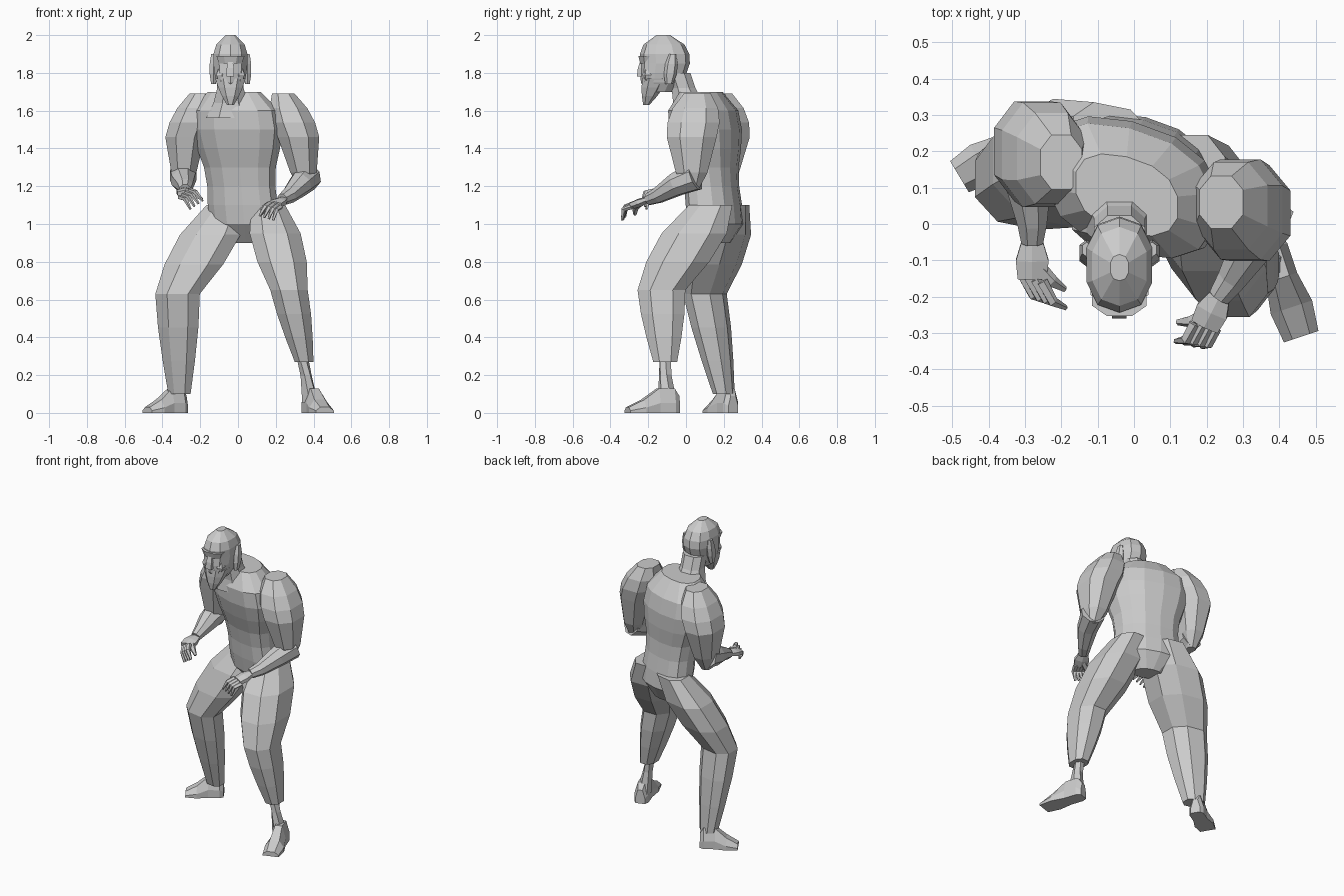
import bpy, bmesh, math
from mathutils import Vector

cube = bpy.data.objects.get("Cube")
if cube:
    bpy.data.objects.remove(cube)

GREY = (.6, .6, .6, 1)
material = bpy.data.materials.new("plain grey")
material.use_nodes = True
material.diffuse_color = GREY
material.node_tree.nodes["Principled BSDF"].inputs["Base Color"].default_value = GREY
UP = Vector((0, 0, 1))


def loft(name, rings):
    """Skin a list of equal-sized point rings and close both ends."""
    bm = bmesh.new()
    loops = [[bm.verts.new(point) for point in ring] for ring in rings]
    for lower, upper in zip(loops, loops[1:]):
        for i in range(len(lower)):
            bm.faces.new((lower[i - 1], lower[i], upper[i], upper[i - 1]))
    bm.faces.new(loops[0])
    bm.faces.new(loops[-1])
    bmesh.ops.recalc_face_normals(bm, faces=bm.faces)
    mesh = bpy.data.meshes.new(name)
    bm.to_mesh(mesh)
    bm.free()
    mesh.materials.append(material)
    bpy.context.collection.objects.link(bpy.data.objects.new(name, mesh))


def unit_ring(sides, power):
    """Circle that reaches one on both axes; a power below one makes it boxier."""
    points = []
    for i in range(sides):
        angle = math.tau * (i + .5) / sides
        c, s = math.cos(angle), math.sin(angle)
        points.append((math.copysign(abs(c) ** power, c), math.copysign(abs(s) ** power, s)))
    reach_x = max(x for x, y in points)
    reach_y = max(y for x, y in points)
    return [(x / reach_x, y / reach_y) for x, y in points]


def along(joints, t):
    """Point at fraction t of a chain of joints, each span counting equally."""
    place = t * (len(joints) - 1)
    span = min(int(place), len(joints) - 2)
    return Vector(joints[span]).lerp(Vector(joints[span + 1]), place - span)


def column(name, joints, radii, wide=1, deep=1, sides=8, twist=0):
    """Level rings spread evenly along the joints; twist skews them about z."""
    rings = []
    for i, radius in enumerate(radii):
        centre = along(joints, i / (len(radii) - 1))
        rings.append([centre + radius * Vector((wide * u, deep * v + twist * wide * u, 0))
                      for u, v in unit_ring(sides, .85)])
    loft(name, rings)


def tube(name, joints, radii, sides=6, flat=1):
    """Rings square to the path through the joints; flat squashes them vertically."""
    path = [Vector(joint) for joint in joints]
    rings = []
    for i, point in enumerate(path):
        ahead = path[min(i + 1, len(path) - 1)] - path[max(i - 1, 0)]
        side = ahead.cross(UP).normalized()
        lift = side.cross(ahead).normalized() * flat
        rings.append([point + radii[i] * (side * u + lift * v) for u, v in unit_ring(sides, 1)])
    loft(name, rings)


def foot(name, heel, toe):
    """Arched sections from heel to toe: fraction, half width, height."""
    heel, toe = Vector(heel), Vector(toe)
    across = (toe - heel).cross(UP).normalized()
    arch = ((1, 0), (1, .4), (.5, 1), (-.5, 1), (-1, .4), (-1, 0))
    sections = ((0, .03, .09), (.1, .045, .13), (.4, .045, .13), (.7, .06, .07), (1, .05, .03))
    loft(name, [[heel.lerp(toe, f) + across * half * u + UP * height * v for u, v in arch]
                for f, half, height in sections])


def hand(side, wrist, knuckle, tip, spread, thumb):
    """Flat palm, four curled fingers and a thumb."""
    wrist, knuckle, tip, spread, thumb = map(Vector, (wrist, knuckle, tip, spread, thumb))
    middle = wrist.lerp(knuckle, .5)
    tube(side + "_palm", (wrist, middle, knuckle), (.03, .045, .04), flat=.5)
    curl = Vector((0, -.02, .02))
    for i, finger in enumerate(("index", "middle", "ring", "little")):
        offset = spread * (i - 1.5)
        bend = knuckle.lerp(tip, .5) + curl
        tube(side + "_" + finger + "_finger",
             (knuckle + offset, bend + offset, tip + offset * 1.2), (.013, .012, .006), sides=5)
    tube(side + "_thumb", (middle, middle.lerp(thumb, .6) + curl / 2, thumb),
         (.018, .015, .007), sides=5)


# Torso, leaning forward and turned towards the right
column("torso", ((.04, .17, .9), (-.02, .08, 1.7)),
       (.08, .18, .185, .18, .19, .22, .24, .23, .14), deep=.75, sides=14, twist=-.24)

# Legs: hip, knee and ankle
leg = (.1, .15, .145, .11, .1, .08, .055)
column("right_leg", ((-.06, .23, 1.1), (-.32, .1, .63), (-.31, .2, .1)), leg,
       wide=1.07, deep=.95, twist=-.2)
column("left_leg", ((.16, .13, 1.1), (.27, -.13, .65), (.35, -.11, .27)), leg,
       wide=.9, deep=1.15)
tube("left_ankle", ((.34, -.11, .3), (.36, -.11, .2), (.38, -.1, .06)), (.03, .03, .045))
foot("right_foot", (-.28, .25, 0), (-.48, .13, 0))
foot("left_foot", (.37, -.04, 0), (.46, -.31, 0))

# Upper arms: shoulder, bulge and elbow
arm = (.06, .1, .115, .11, .09, .07, .03)
column("right_upper_arm", ((-.2, .17, 1.69), (-.28, .2, 1.46), (-.29, .19, 1.18)), arm,
       wide=.95, deep=1.25)
column("left_upper_arm", ((.24, .06, 1.69), (.32, .03, 1.46), (.36, .03, 1.18)), arm,
       deep=1.2)

# Forearms and hands
forearm = (.07, .06, .04, .03)
right_wrist, left_wrist = (-.28, -.05, 1.18), (.235, -.2, 1.13)
tube("right_forearm", ((-.29, .2, 1.26), (-.29, .1, 1.23), (-.28, 0, 1.2), right_wrist),
     forearm, sides=8)
tube("left_forearm", ((.37, .05, 1.25), (.33, -.05, 1.21), (.27, -.15, 1.15), left_wrist),
     forearm, sides=8)
hand("right", right_wrist, (-.28, -.15, 1.16), (-.22, -.22, 1.1),
     (-.018, .006, -.012), (-.19, -.18, 1.13))
hand("left", left_wrist, (.195, -.28, 1.1), (.15, -.33, 1.03),
     (.02, -.004, -.006), (.12, -.27, 1.05))

# Neck and head
MID = -.04
column("neck", ((MID, .04, 1.56), (MID, -.04, 1.8)), (.13, .09, .07, .07), deep=.9)
column("head", ((MID, -.14, 1.7), (MID, -.11, 1.85), (MID, -.12, 2)),
       (.05, .075, .085, .09, .09, .075, .025), deep=1.45, sides=10)
column("beard", ((MID, -.21, 1.63), (MID, -.16, 1.77)), (.018, .045, .065, .08), deep=.9)
column("brow", ((MID, -.2, 1.85), (MID, -.2, 1.89)), (.06, .075), deep=.7)
column("nose", ((MID, -.24, 1.78), (MID, -.23, 1.87)), (.02, .02, .01), sides=4)
for name, sign in (("right", -1), ("left", 1)):
    ear, cheek = MID + sign * .09, MID + sign * .045
    column(name + "_ear", ((ear, -.09, 1.74), (ear, -.07, 1.9)), (.012, .02, .02, .012),
           deep=1.7, sides=6)
    column(name + "_cheek", ((cheek, -.2, 1.76), (cheek, -.2, 1.82)), (.02, .03, .02), sides=6)
